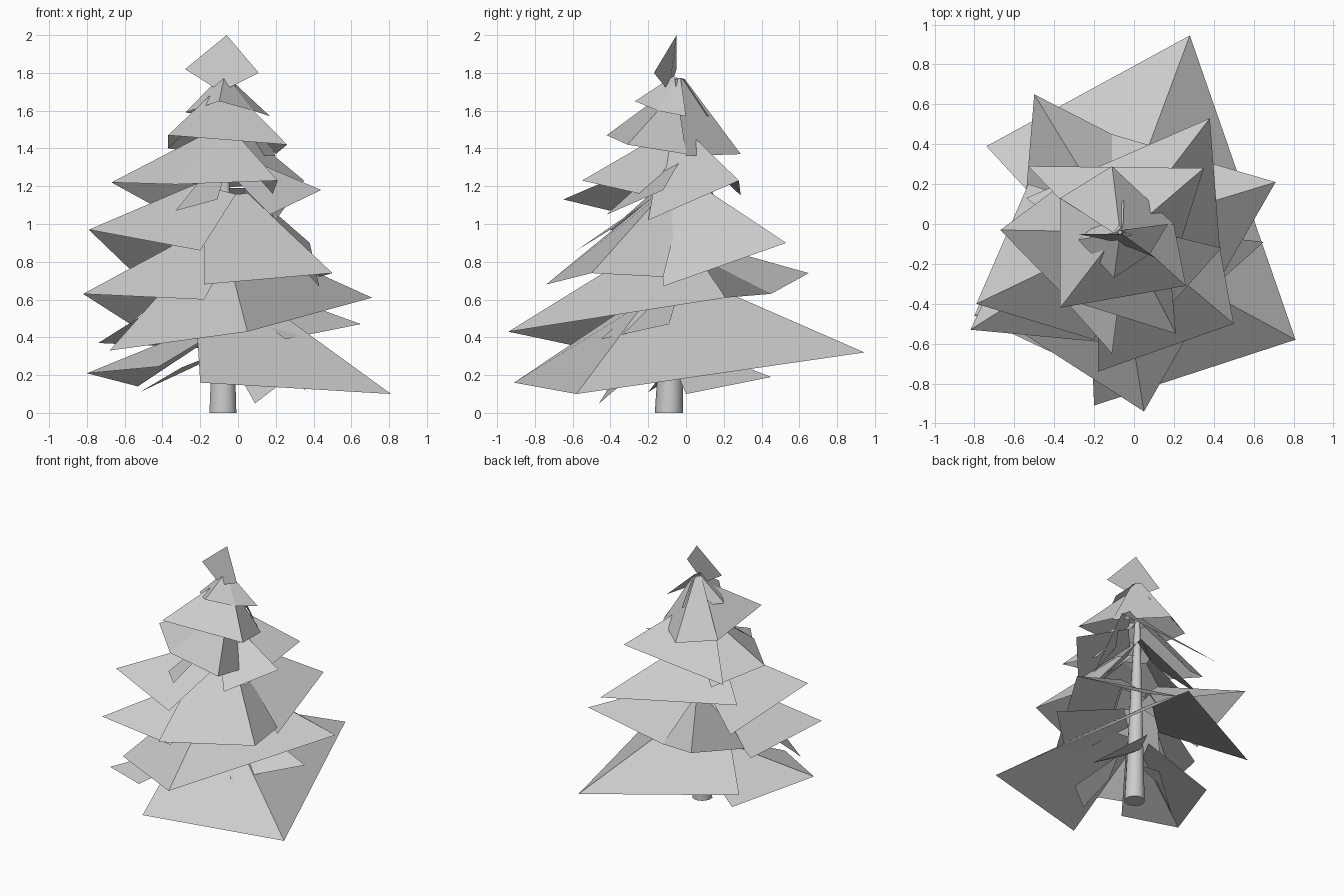
import bpy, bmesh
from mathutils import Vector

mat = bpy.data.materials.new("plain grey")
mat.diffuse_color = (0.6, 0.6, 0.6, 1)


def add_object(name, bm):
    me = bpy.data.meshes.new(name)
    bm.to_mesh(me)
    bm.free()
    me.materials.append(mat)
    ob = bpy.data.objects.new(name, me)
    bpy.context.collection.objects.link(ob)
    return ob


def boughs(name, apex_z, *chains, inner=0.13, width=0.4):
    """One tier of flat boughs. A chain lists outer corners counter-clockwise;
    neighbouring boughs in a chain share a seam, chain ends stay open."""
    t = apex_z / 1.8
    apex = Vector((-0.08 + 0.01 * t, -0.09 + 0.05 * t, apex_z))
    bm = bmesh.new()
    for chain in chains:
        pts = [Vector(c) for c in chain]
        near = [[] for _ in pts]
        for i in range(len(pts) - 1):
            mid = apex.lerp((pts[i] + pts[i + 1]) / 2, inner)
            half = (pts[i + 1] - pts[i]) / 2 * width
            near[i].append(mid - half)
            near[i + 1].append(mid + half)
        outer = [bm.verts.new(p) for p in pts]
        ring = [bm.verts.new(sum(n, Vector()) / len(n)) for n in near]
        for i in range(len(pts) - 1):
            bm.faces.new((outer[i], outer[i + 1], ring[i + 1], ring[i]))
    add_object(name, bm)


# Trunk: tapered, leaning very slightly
bm = bmesh.new()
bmesh.ops.create_cone(bm, cap_ends=True, segments=10, radius1=0.075, radius2=0.01, depth=1.76)
for v in bm.verts:
    v.co.z += 0.88
    t = v.co.z / 1.8
    v.co.x += -0.08 + 0.01 * t
    v.co.y += -0.09 + 0.05 * t
trunk = add_object("trunk", bm)
for p in trunk.data.polygons:
    p.use_smooth = len(p.vertices) == 4

# Bough tiers from the ground up
boughs("boughs_bottom", 0.68, [
    (-0.20, -0.91, 0.16), (0.81, -0.58, 0.10), (0.28, 0.945, 0.32), (-0.74, 0.39, 0.37)])
boughs("boughs_bottom_left", 0.48, [
    (-0.53, 0.18, 0.14), (-0.80, -0.46, 0.21), (-0.42, -0.64, 0.245)])

boughs("boughs_low", 0.90, [
    (-0.68, -0.47, 0.33), (0.05, -0.94, 0.43), (0.71, 0.21, 0.61),
    (-0.11, 0.45, 0.63), (-0.50, 0.65, 0.74), (-0.55, 0.05, 0.56)])
boughs("boughs_low_right", 0.70, [(0.25, -0.45, 0.39), (0.65, -0.09, 0.47)])

boughs("boughs_lower_middle", 0.98, [
    (-0.57, 0.00, 0.47), (-0.82, -0.53, 0.63), (-0.18, -0.59, 0.60)])

boughs("boughs_middle", 1.22, [
    (-0.18, -0.74, 0.68), (0.50, -0.50, 0.74), (0.43, -0.12, 0.72)], [
    (0.43, -0.12, 0.67), (0.38, 0.53, 0.90), (-0.54, 0.13, 0.93)], [
    (-0.53, 0.20, 0.72), (-0.79, -0.40, 0.97), (-0.20, -0.58, 0.86)])

boughs("boughs_upper_middle", 1.36, [
    (-0.33, -0.40, 1.07), (-0.11, -0.65, 1.13)], [
    (0.17, -0.42, 1.05), (0.44, -0.12, 1.18)])

boughs("boughs_upper", 1.49, [
    (-0.36, 0.20, 1.05), (-0.67, -0.03, 1.22), (-0.33, -0.38, 1.21),
    (0.21, -0.55, 1.23), (0.18, -0.20, 1.15)], [
    (0.20, -0.20, 1.02), (0.35, 0.28, 1.23), (-0.53, 0.29, 1.15)])

boughs("boughs_high", 1.70, [
    (-0.37, 0.13, 1.40), (-0.37, -0.42, 1.47), (0.26, -0.31, 1.42), (0.20, 0.00, 1.37)])
boughs("boughs_high_back", 1.79, [
    (0.20, 0.00, 1.36), (-0.11, 0.29, 1.37), (-0.37, 0.13, 1.40)], inner=0.05, width=0.2)

boughs("boughs_top", 1.79, [
    (-0.05, 0.12, 1.57), (-0.28, -0.08, 1.59), (-0.10, -0.27, 1.65),
    (0.08, -0.15, 1.60), (0.17, 0.00, 1.57)], inner=0.08, width=0.2)

# Upright tip leaf
bm = bmesh.new()
bm.faces.new([bm.verts.new(c) for c in (
    (-0.06, -0.05, 2.0), (-0.28, -0.05, 1.82), (-0.09, -0.09, 1.70), (0.11, -0.17, 1.80))])
add_object("tip_leaf", bm)

# Small loose twigs low on the trunk
for i, quad in enumerate([
        [(-0.52, -0.20, 0.11), (-0.30, -0.10, 0.24), (-0.10, -0.10, 0.32), (-0.22, 0.02, 0.25)],
        [(0.09, -0.46, 0.05), (0.22, -0.40, 0.15), (0.05, -0.12, 0.34), (-0.02, -0.30, 0.25)],
        [(0.39, 0.00, 0.10), (0.25, 0.45, 0.19), (-0.04, 0.02, 0.36), (0.02, -0.10, 0.34)]]):
    bm = bmesh.new()
    bm.faces.new([bm.verts.new(c) for c in quad])
    add_object(f"twig_{i + 1}", bm)
